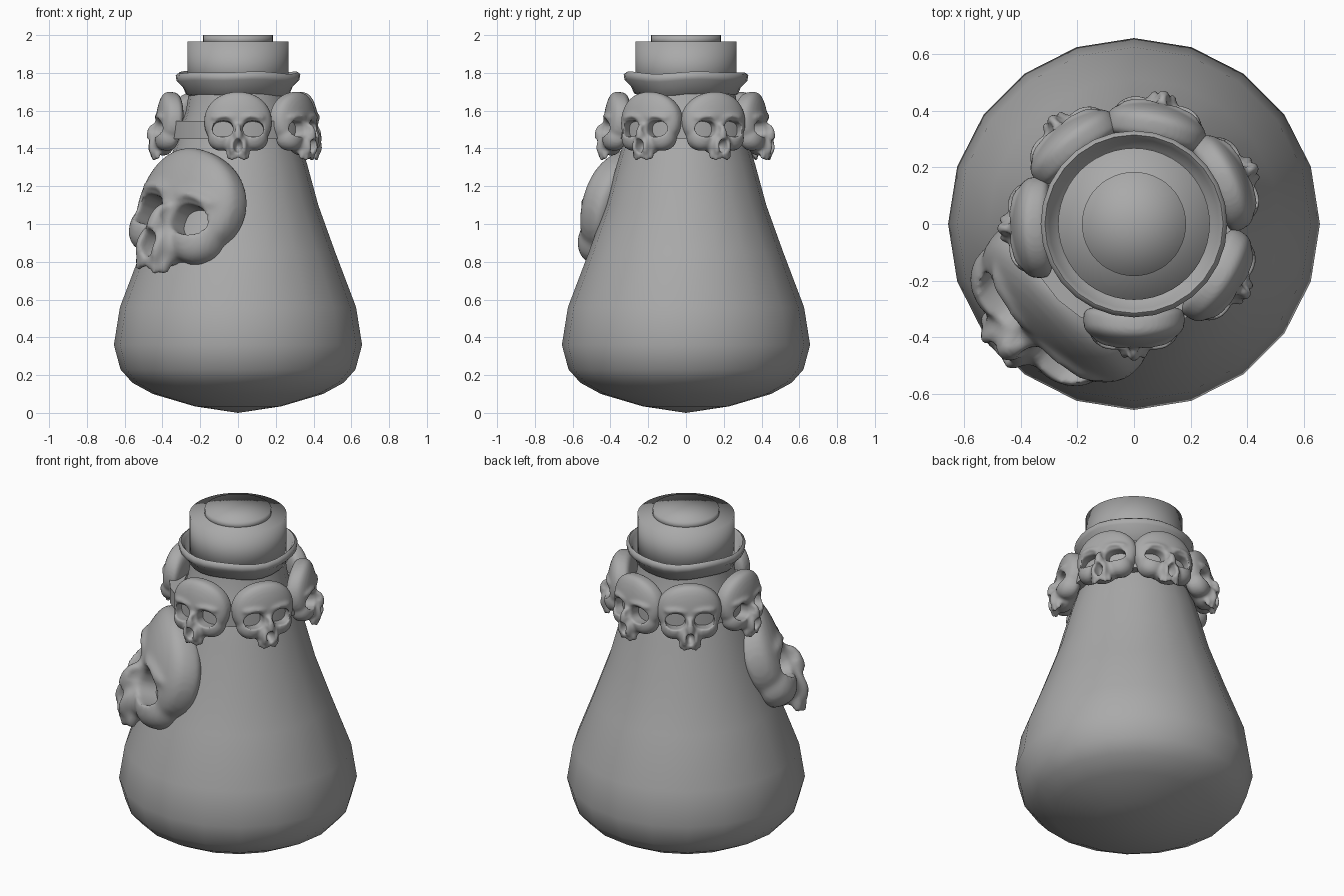
import bpy, bmesh, math
from mathutils import Matrix, Vector

if "Cube" in bpy.data.objects:
    bpy.data.objects.remove(bpy.data.objects["Cube"], do_unlink=True)

grey = bpy.data.materials.new("plain grey")
grey.use_nodes = True
grey.diffuse_color = (0.4, 0.4, 0.4, 1)
grey.node_tree.nodes["Principled BSDF"].inputs["Base Color"].default_value = (0.4, 0.4, 0.4, 1)


def add_object(name, mesh, angle=40):
    mesh.materials.clear()
    mesh.materials.append(grey)
    mesh.shade_smooth()
    mesh.set_sharp_from_angle(angle=math.radians(angle))
    obj = bpy.data.objects.new(name, mesh)
    bpy.context.collection.objects.link(obj)
    return obj


def lathe(name, profile, sides, angle=40, wave=0.0, closed=False):
    """Turn a (radius, height) profile round the z axis."""
    bm = bmesh.new()
    rings = []
    for r, z in profile:
        if r == 0:
            rings.append([bm.verts.new((0, 0, z))] * sides)
            continue
        ring = []
        for i in range(sides):
            a = math.tau * i / sides
            dz = wave * (math.sin(3 * a) + math.sin(5 * a + 1))
            ring.append(bm.verts.new((r * math.cos(a), r * math.sin(a), z + dz)))
        rings.append(ring)
    if closed:
        rings.append(rings[0])
    for low, high in zip(rings, rings[1:]):
        for i in range(sides):
            j = (i + 1) % sides
            corners = list(dict.fromkeys([low[i], low[j], high[j], high[i]]))
            bm.faces.new(corners)
    bmesh.ops.recalc_face_normals(bm, faces=bm.faces)
    mesh = bpy.data.meshes.new(name)
    bm.to_mesh(mesh)
    bm.free()
    return add_object(name, mesh, angle)


# Flask, lip, stopper and strap
lathe("flask_body", [(0, 0), (0.23, 0.035), (0.45, 0.1), (0.56, 0.16), (0.622, 0.23),
                     (0.657, 0.36), (0.625, 0.56), (0.515, 0.85), (0.425, 1.1),
                     (0.365, 1.32), (0.315, 1.48), (0.275, 1.6), (0.26, 1.7), (0, 1.72)], 20, 60)
lathe("flask_lip", [(0.25, 1.68), (0.275, 1.69), (0.29, 1.725), (0.325, 1.76), (0.33, 1.79),
                    (0.315, 1.802), (0.3, 1.785), (0.275, 1.73), (0.25, 1.72)],
      28, 70, wave=0.004, closed=True)
lathe("stopper", [(0, 1.7), (0.268, 1.7), (0.268, 1.967), (0, 1.967)], 48, 100)
lathe("stopper_cap", [(0, 1.95), (0.184, 1.95), (0.184, 2.0), (0, 2.0)], 48, 100)
lathe("strap", [(0.3, 1.45), (0.38, 1.45), (0.38, 1.545), (0.3, 1.545)], 24, closed=True)


def blob(bm, centre, radii, powers=(1, 1, 1)):
    """Add an ellipsoid; powers under 1 make it boxier along that axis."""
    verts = bmesh.ops.create_uvsphere(bm, u_segments=32, v_segments=20, radius=1)["verts"]
    for v in verts:
        v.co = Vector([c + r * math.copysign(abs(k) ** p, k)
                       for c, r, k, p in zip(centre, radii, v.co, powers)])


def temp_object(name, bm):
    mesh = bpy.data.meshes.new(name)
    bm.to_mesh(mesh)
    bm.free()
    obj = bpy.data.objects.new(name, mesh)
    obj.hide_render = True
    bpy.context.collection.objects.link(obj)
    return obj


# Skull mass: cranium, cheeks, muzzle, nose bone and teeth
bm = bmesh.new()
blob(bm, (0, 0, 0.03), (0.18, 0.07, 0.155), (0.95, 0.6, 0.95))
blob(bm, (0, -0.02, -0.09), (0.082, 0.062, 0.065), (1, 0.8, 1))
blob(bm, (0, -0.072, -0.05), (0.027, 0.038, 0.06))
for s in (-1, 1):
    blob(bm, (s * 0.09, -0.012, -0.06), (0.07, 0.062, 0.068), (1, 0.8, 1))
    blob(bm, (s * 0.065, -0.052, 0.045), (0.08, 0.026, 0.026))
    blob(bm, (s * 0.032, -0.066, -0.11), (0.018, 0.03, 0.05))
for i in range(6):
    x = (i - 2.5) * 0.021
    drop = 0.01 if i in (1, 4) else 0
    blob(bm, (x, -0.065 + 8 * x * x, -0.148 - drop), (0.0095, 0.017, 0.034))
skull = temp_object("skull_source", bm)


def add_remesh(smoothing):
    mod = skull.modifiers.new("remesh", 'REMESH')
    mod.mode = 'VOXEL'
    mod.voxel_size = 0.007
    soften = skull.modifiers.new("soften", 'SMOOTH')
    soften.factor = 0.5
    soften.iterations = smoothing


# Eye sockets are flared holes; the nose is a tapered hollow
add_remesh(5)
hollows = []
for s in (-1, 1):
    hollows.append(((s * 0.078, -0.09, -0.01), (0.066, 0.045, 0.056), (0.9, 0.9, 0.9)))
    hollows.append(((s * 0.08, 0, -0.016), (0.054, 0.3, 0.043), (0.8, 0.5, 0.8)))
hollows.append(((0, -0.1, -0.112), (0.024, 0.07, 0.038), (1, 1, 1)))
cutters = []
for centre, radii, powers in hollows:
    bm = bmesh.new()
    blob(bm, centre, radii, powers)
    cutters.append(temp_object("skull_cutter", bm))
    mod = skull.modifiers.new("hollow", 'BOOLEAN')
    mod.operation = 'DIFFERENCE'
    mod.solver = 'EXACT'
    mod.object = cutters[-1]
add_remesh(3)

bpy.context.view_layer.update()
graph = bpy.context.evaluated_depsgraph_get()
skull_mesh = bpy.data.meshes.new_from_object(skull.evaluated_get(graph))
for helper in cutters + [skull]:
    bpy.data.objects.remove(helper, do_unlink=True)

# Wrap the mask round the flask
for v in skull_mesh.vertices:
    v.co.y += 0.9 * v.co.x ** 2


def place_skull(name, facing, radius, height, lean, roll, size):
    a = math.radians(facing)
    obj = add_object(name, skull_mesh, 60)
    obj.matrix_world = (Matrix.Translation((radius * math.cos(a), radius * math.sin(a), height))
                        @ Matrix.Rotation(a + math.pi / 2, 4, 'Z')
                        @ Matrix.Rotation(math.radians(-lean), 4, 'X')
                        @ Matrix.Rotation(math.radians(roll), 4, 'Y')
                        @ Matrix.Scale(size, 4))


# Collar of small skulls and the large hanging skull
for i, facing in enumerate((-90, -32, 25, 77, 128, 182)):
    place_skull(f"collar_skull_{i + 1}", facing, 0.37, 1.515, 6, 0, 1.0)
place_skull("hanging_skull", 227, 0.43, 1.05, 18, 11, 1.94)
